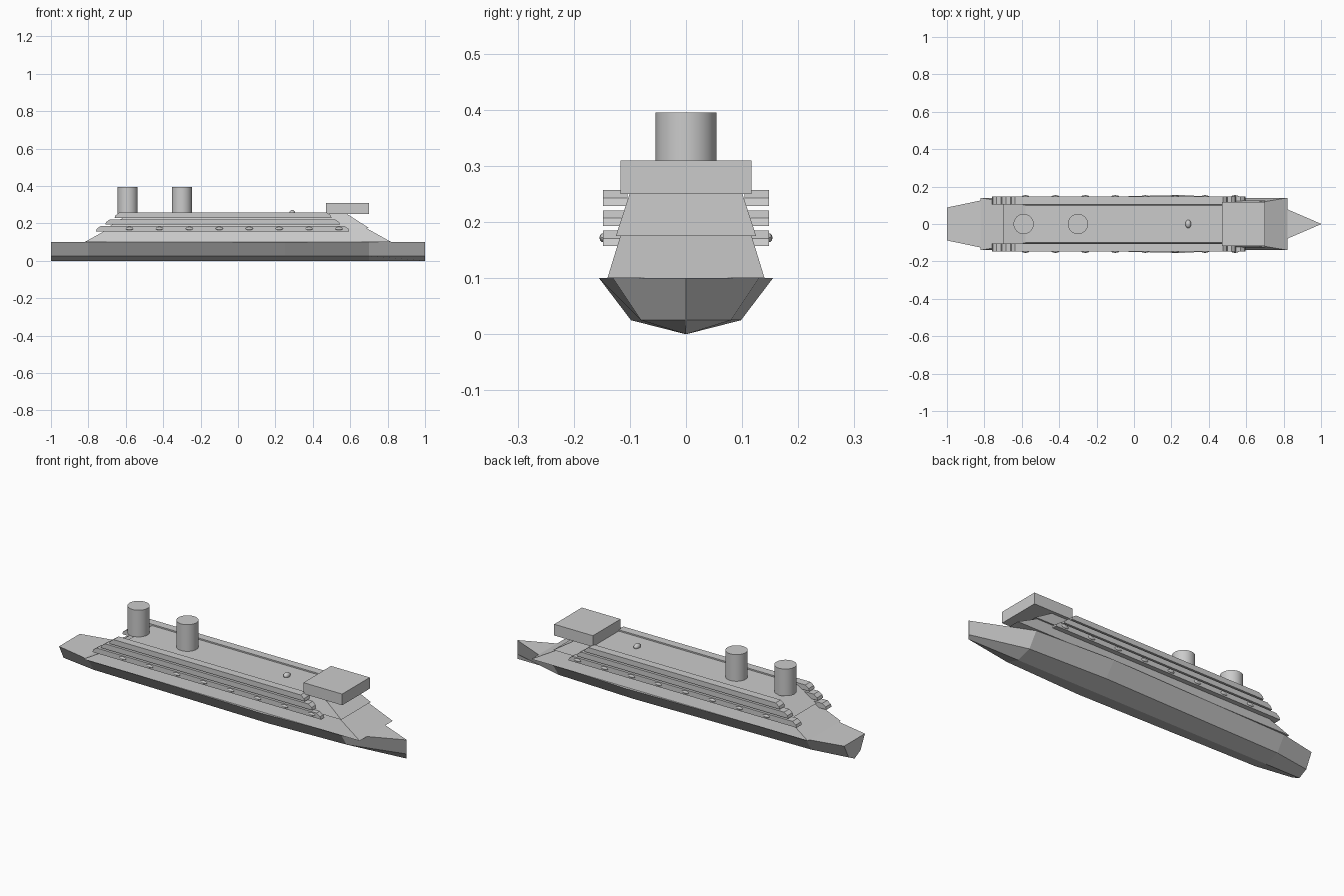
import bpy, bmesh
from mathutils import Matrix

cube = bpy.data.objects.get("Cube")
if cube:
    bpy.data.objects.remove(cube, do_unlink=True)

grey = bpy.data.materials.new("plain_grey")
grey.use_nodes = True
GREY = (0.6, 0.6, 0.6, 1)
grey.diffuse_color = GREY
grey.node_tree.nodes["Principled BSDF"].inputs["Base Color"].default_value = GREY


def finish(name, bm, smooth=False):
    """Turn a bmesh into a named grey object."""
    bmesh.ops.remove_doubles(bm, verts=bm.verts, dist=1e-5)
    bmesh.ops.recalc_face_normals(bm, faces=bm.faces)
    mesh = bpy.data.meshes.new(name)
    bm.to_mesh(mesh)
    bm.free()
    mesh.materials.append(grey)
    obj = bpy.data.objects.new(name, mesh)
    bpy.context.collection.objects.link(obj)
    if smooth:
        bpy.ops.object.select_all(action="DESELECT")
        obj.select_set(True)
        bpy.context.view_layer.objects.active = obj
        bpy.ops.object.shade_smooth_by_angle()
    return obj


def loft(name, sections):
    """Skin matching closed cross-sections and cap both ends."""
    bm = bmesh.new()
    rings = [[bm.verts.new(p) for p in s] for s in sections]
    n = len(rings[0])
    for a, b in zip(rings, rings[1:]):
        for i in range(n):
            j = (i + 1) % n
            bm.faces.new((a[i], a[j], b[j], b[i]))
    bm.faces.new(rings[0])
    bm.faces.new(rings[-1])
    bmesh.ops.dissolve_degenerate(bm, edges=bm.edges, dist=1e-5)
    return finish(name, bm)


def rect(x0, x1, y0, y1, z):
    return [(x0, y0, z), (x1, y0, z), (x1, y1, z), (x0, y1, z)]


def ellipsoid(name, centre, radii):
    bm = bmesh.new()
    bmesh.ops.create_uvsphere(bm, u_segments=16, v_segments=10, radius=1)
    bm.transform(Matrix.Translation(centre) @ Matrix.Diagonal((*radii, 1)))
    return finish(name, bm, smooth=True)


# Hull: x, half width at deck, half width at chine
stations = [(-1, 0.088, 0.05), (-0.8, 0.13, 0.08), (0.25, 0.155, 0.098),
            (0.7, 0.13, 0.08), (1, 0.001, 0.001)]
loft("hull", [[(x, 0, 0), (x, c, 0.025), (x, d, 0.1), (x, -d, 0.1), (x, -c, 0.025)]
              for x, d, c in stations])

# Tapered cabin blocks
loft("lower_cabin", [rect(-0.82, 0.82, -0.14, 0.14, 0.1),
                     rect(-0.685, 0.685, -0.117, 0.117, 0.175)])
loft("upper_cabin", [rect(-0.7, 0.7, -0.125, 0.125, 0.175),
                     rect(-0.58, 0.58, -0.1, 0.1, 0.252)])

# Bridge
loft("bridge", [rect(0.47, 0.7, -0.117, 0.117, z) for z in (0.25, 0.31)])

# Three stepped balconies on each side, with slanted ends
for side, word in ((1, "left"), (-1, "right")):
    for level, (x0, x1, z) in enumerate([(-0.76, 0.595, 0.157),
                                         (-0.71, 0.545, 0.193),
                                         (-0.66, 0.5, 0.229)]):
        y0, y1 = sorted((side * 0.104, side * 0.148))
        loft(f"{word}_balcony_{level + 1}",
             [rect(x0, x1, y0, y1, z),
              rect(x0 + 0.005, x1 - 0.005, y0, y1, z + 0.014),
              rect(x0 + 0.025, x1 - 0.025, y0, y1, z + 0.028)])
    # Row of boats on the lowest balcony
    for i in range(8):
        ellipsoid(f"{word}_boat_{i + 1}", (-0.58 + 0.16 * i, side * 0.148, 0.172),
                  (0.02, 0.006, 0.008))

# Funnels
for x, word in ((-0.59, "rear"), (-0.3, "front")):
    bm = bmesh.new()
    bmesh.ops.create_cone(bm, cap_ends=True, segments=32, radius1=0.054,
                          radius2=0.054, depth=0.145)
    bm.transform(Matrix.Translation((x, 0, 0.3225)))
    finish(f"{word}_funnel", bm, smooth=True)

# Small dome on the roof
ellipsoid("roof_dome", (0.29, 0, 0.257), (0.015, 0.022, 0.015))
